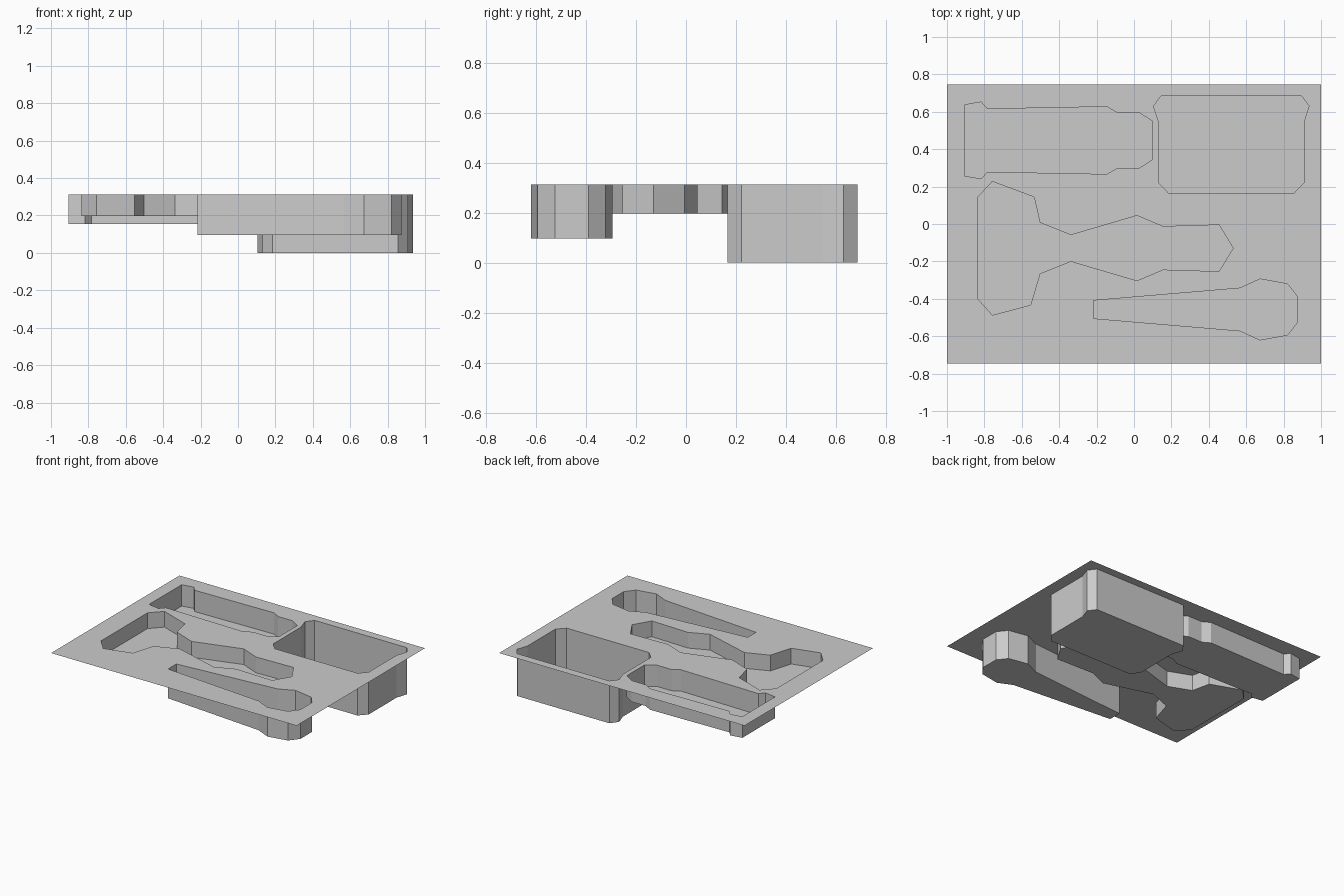
import bpy
import bmesh

cube = bpy.data.objects.get("Cube")
if cube:
    bpy.data.objects.remove(cube, do_unlink=True)

TOP = 0.312

grey = bpy.data.materials.new("tray grey")
grey.use_nodes = True
grey.diffuse_color = (0.6, 0.6, 0.6, 1)
grey.node_tree.nodes["Principled BSDF"].inputs["Base Color"].default_value = (0.6, 0.6, 0.6, 1)


def finish(bm, name):
    mesh = bpy.data.meshes.new(name)
    bm.to_mesh(mesh)
    bm.free()
    mesh.materials.append(grey)
    obj = bpy.data.objects.new(name, mesh)
    bpy.context.collection.objects.link(obj)
    return obj


def mirror_y(half, centre):
    """Close a half outline of (x, offset) points across y = centre."""
    return ([(x, centre + d) for x, d in half]
            + [(x, centre - d) for x, d in reversed(half) if d])


def mirror_x(half, centre):
    """Close a half outline of (offset, y) points across x = centre."""
    return ([(centre + d, y) for d, y in half]
            + [(centre - d, y) for d, y in reversed(half)])


def pocket(name, outline, floor):
    """Open recess: floor facing up, walls facing into the recess."""
    bm = bmesh.new()
    low = [bm.verts.new((x, y, floor)) for x, y in outline]
    high = [bm.verts.new((x, y, TOP)) for x, y in outline]
    base = bm.faces.new(low)
    base.normal_update()
    clockwise = base.normal.z < 0
    for i in range(len(low)):
        j = (i + 1) % len(low)
        wall = bm.faces.new((low[i], low[j], high[j], high[i]))
        if not clockwise:
            wall.normal_flip()
    if clockwise:
        base.normal_flip()
    finish(bm, name)


# Outlines of the four recesses
handle = mirror_y([(-0.905, 0.19), (-0.817, 0.205), (-0.784, 0.168), (-0.145, 0.18),
                   (-0.09, 0.148), (0.027, 0.148), (0.097, 0.104)], 0.447)
box = mirror_x([(0.375, 0.685), (0.416, 0.63), (0.389, 0.548),
                (0.389, 0.222), (0.336, 0.166)], 0.52)
paddle = mirror_y([(-0.216, 0.048), (0.567, 0.114), (0.674, 0.163),
                   (0.821, 0.136), (0.875, 0.067)], -0.457)
wrench = mirror_y([(-0.503, 0.136), (-0.337, 0.07), (0.016, 0.174),
                   (0.155, 0.115), (0.455, 0.124), (0.53, 0)], -0.129)
wrench += [(-0.553, -0.433), (-0.757, -0.487), (-0.837, -0.398),
           (-0.837, 0.142), (-0.757, 0.227), (-0.534, 0.144)]

pockets = [("handle_recess", handle, 0.155), ("box_recess", box, 0.0),
           ("paddle_recess", paddle, 0.096), ("wrench_recess", wrench, 0.196)]
for name, outline, floor in pockets:
    pocket(name, outline, floor)

# Flat top sheet with an opening over every recess
rim = [(-1, -0.747), (1, -0.747), (1, 0.747), (-1, 0.747)]
bm = bmesh.new()
for loop in [rim] + [p[1] for p in pockets]:
    verts = [bm.verts.new((x, y, TOP)) for x, y in loop]
    for i, v in enumerate(verts):
        bm.edges.new((v, verts[(i + 1) % len(verts)]))
bmesh.ops.triangle_fill(bm, edges=bm.edges[:], use_beauty=True, normal=(0, 0, 1))
for face in bm.faces:
    face.normal_update()
    if face.normal.z < 0:
        face.normal_flip()
finish(bm, "top_sheet")
